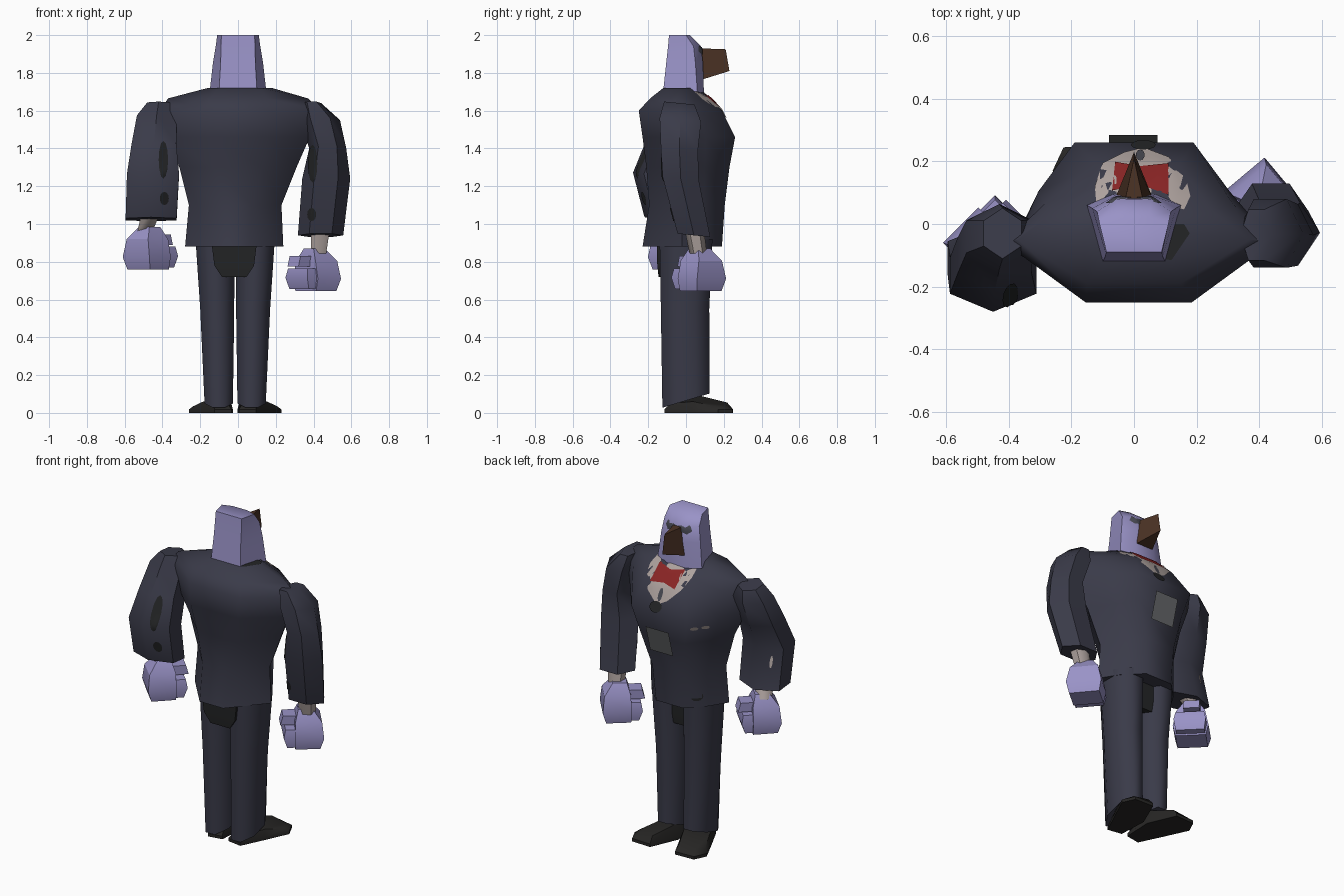
import bpy, bmesh, math
from mathutils import Vector
from mathutils.bvhtree import BVHTree

cube = bpy.data.objects.get("Cube")
if cube:
    bpy.data.objects.remove(cube, do_unlink=True)


def material(name, r, g, b):
    m = bpy.data.materials.new(name)
    m.use_nodes = True
    m.diffuse_color = (r, g, b, 1)
    m.node_tree.nodes["Principled BSDF"].inputs["Base Color"].default_value = (r, g, b, 1)
    return m


suit = material("navy_suit", .042, .043, .066)
skin = material("lavender_skin", .32, .29, .57)
brown = material("brown_beak", .07, .032, .018)
shirt = material("pale_shirt", .42, .36, .34)
red = material("red_tie", .25, .018, .018)
black = material("black_leather", .02, .019, .018)
grey = material("grey_cloth", .13, .135, .14)
slate = material("slate_brow", .065, .066, .085)
dark = material("dark_patch", .017, .018, .019)


def make(name, verts, faces, mat, angle=60):
    bm = bmesh.new()
    vs = [bm.verts.new(v) for v in verts]
    for f in faces:
        bm.faces.new([vs[i] for i in f])
    bmesh.ops.recalc_face_normals(bm, faces=bm.faces)
    mesh = bpy.data.meshes.new(name)
    bm.to_mesh(mesh)
    bm.free()
    mesh.materials.append(mat)
    ob = bpy.data.objects.new(name, mesh)
    bpy.context.scene.collection.objects.link(ob)
    if angle:
        bpy.ops.object.select_all(action='DESELECT')
        ob.select_set(True)
        bpy.context.view_layer.objects.active = ob
        bpy.ops.object.shade_smooth_by_angle(angle=math.radians(angle))
    return ob


def loft(name, rings, mat, angle=60):
    n = len(rings[0])
    verts = [v for r in rings for v in r]
    faces = [list(range(n)), list(range(len(verts) - n, len(verts)))]
    for k in range(len(rings) - 1):
        for i in range(n):
            a, b = k * n + i, k * n + (i + 1) % n
            faces.append([a, b, b + n, a + n])
    return make(name, verts, faces, mat, angle)


def ring(c, rx, ry, n=8, tilt=0, turn=0):
    # Flat-sided ring with half extents rx and ry; turn=.5 puts a corner on x
    k = 1 / math.cos(math.pi / n)
    pts = []
    for i in range(n):
        a = (i + .5 + turn) * 2 * math.pi / n
        dx, dy = rx * k * math.cos(a), ry * k * math.sin(a)
        pts.append(Vector((c[0] + dx, c[1] + dy, c[2] + tilt * dy)))
    return pts


def patch(name, target, outline, mat, side, lift=.005):
    # Thin plate: an x-z outline laid on the target from the +y or -y side
    tree = BVHTree.FromPolygons([v.co for v in target.data.vertices],
                                [p.vertices for p in target.data.polygons])
    n, steps = len(outline), 5
    cx = sum(p[0] for p in outline) / n
    cz = sum(p[1] for p in outline) / n
    verts, last = [], 0
    for s in range(steps + 1):
        for x, z in outline:
            t = max(s / steps, .02)
            px, pz = cx + (x - cx) * t, cz + (z - cz) * t
            hit = tree.ray_cast(Vector((px, side * 2, pz)), Vector((0, -side, 0)))[0]
            last = hit.y if hit else last
            verts.append((px, last + side * lift, pz))
    faces = [list(range(n))]
    for s in range(steps):
        for i in range(n):
            a, b = s * n + i, s * n + (i + 1) % n
            faces.append([a, b, b + n, a + n])
    return make(name, verts, faces, mat)


def oval(x, z, rx, rz, n=12):
    return [(x + rx * math.cos(i * math.tau / n), z + rz * math.sin(i * math.tau / n)) for i in range(n)]


# Jacket: z, centre x, half width, side y, front y, front half width, back y, back half width
jacket_rows = [
    (.88, -.02, .26, -.02, .19, .09, -.23, .08),
    (1.1, -.015, .245, -.02, .205, .1, -.195, .09),
    (1.3, 0, .31, -.03, .23, .15, -.21, .13),
    (1.46, 0, .38, -.05, .26, .19, -.23, .16),
    (1.6, .015, .43, -.06, .19, .13, -.25, .17),
    (1.665, 0, .37, -.05, .13, .09, -.19, .15),
    (1.72, .01, .17, -.03, .06, .07, -.12, .11)]
rows = []
for z, cx, w, sy, yf, fw, yb, bw in jacket_rows:
    m = (fw + w) / 2 + .02
    half = [(fw, yf), (m, (yf + sy) / 2), (w, sy), (bw, yb)]
    pts = half + [(-x, y) for x, y in reversed(half)]
    rows.append([Vector((cx + x, y, z)) for x, y in pts])
jacket = loft("jacket", rows, suit)

# Shirt front, tie and chest details
patch("shirt_front", jacket, [(-.12, 1.7), (.04, 1.705), (.16, 1.7), (.18, 1.66), (.165, 1.62), (.11, 1.56),
                              (.03, 1.5), (-.03, 1.53), (-.1, 1.6), (-.125, 1.66)], shirt, 1)
patch("bow_tie", jacket, [(-.07, 1.69), (.02, 1.675), (.11, 1.69), (.11, 1.605),
                          (.02, 1.615), (-.06, 1.6)], red, 1, .009)
patch("tie_pin", jacket, oval(.02, 1.555, .014, .035), slate, 1, .008)
patch("lapel_notch", jacket, oval(.03, 1.49, .04, .03), dark, 1, .008)
for i, x in enumerate((-.245, -.205)):
    patch(f"pocket_fold_{i}", jacket, oval(x, 1.4, .015, .012), shirt, 1)
patch("jacket_button", jacket, oval(-.17, .945, .025, .028), dark, 1)
make("collar_shadow", [(.07, -.11, 1.724), (.12, -.115, 1.724), (.178, -.03, 1.724), (.16, 0, 1.724),
                       (.1, 0, 1.724)], [range(5)], dark, 0)
make("chest_card", [(-.08, .24, 1.21), (.075, .24, 1.21), (.075, .285, 1.37), (-.08, .285, 1.37)],
     [range(4)], grey, 0)


# Head: tapered prism with a sloping brow
def head_ring(z, w, bw, yf, yb, ymid, zf=0):
    return [Vector(p) for p in ((-bw, yb, z), (bw, yb, z), (w, ymid, z + zf / 2),
                                (w * .45, yf, z + zf), (-w * .45, yf, z + zf), (-w, ymid, z + zf / 2))]


head = loft("head", [head_ring(1.71, .15, .1, .095, -.12, .06, -.02),
                     head_ring(1.85, .133, .092, .09, -.105, .05),
                     head_ring(1.94, .118, .09, .08, -.095, .04),
                     head_ring(2, .11, .088, .02, -.09, 0)], skin, 60)

# Beak: wedge ending in an upright edge
make("beak", [(-.065, .07, 1.76), (.065, .07, 1.76), (.03, .07, 1.93), (-.03, .07, 1.93),
              (0, .23, 1.81), (0, .21, 1.925)],
     [(0, 1, 2, 3), (0, 4, 1), (1, 4, 5, 2), (2, 5, 3), (3, 5, 4, 0)], brown, 0)

for side, label in ((1, "left"), (-1, "right")):
    patch(f"{label}_eye", head, [(side * x, z) for x, z in
          ((.01, 1.935), (.075, 1.945), (.09, 1.915), (.065, 1.895), (.02, 1.905))], slate, 1)

    # Trouser leg
    cx = -.015
    loft(f"{label}_trouser_leg", [
        ring((cx + side * .087, 0, .065), .075, .125, 8, .3),
        ring((cx + side * .095, -.005, .55), .09, .128),
        ring((cx + side * .107, 0, .92), .103, .14)], suit)

    # Splayed shoe: sole, welt and sloping upper
    foot = [(.02, -.1, .05), (.11, -.115, .05), (.18, .03, .06), (.245, .17, .035),
            (.21, .245, .04), (.085, .25, .055), (.012, .08, .09)]
    mid = Vector((.12, .07, 0))
    sole = [Vector((x, y, 0)) for x, y, z in foot]
    tops = [mid + (Vector((x, y, 0)) - mid) * .82 + Vector((0, 0, z)) for x, y, z in foot]
    welt = [p + Vector((0, 0, .018)) for p in sole]
    shoe = [[Vector((cx + side * p.x, p.y, p.z)) for p in r] for r in (sole, welt, tops)]
    loft(f"{label}_shoe", shoe, black, 45)

# Dark seat panel at the back between the legs
loft("trouser_seat", [ring((-.02, -.025, .72), .065, .12, 4), ring((-.02, -.025, .78), .105, .127, 4),
                      ring((-.02, -.025, .9), .12, .13, 4)], dark)

# Arms: centre x, y, z, half width, half depth from shoulder to cuff
arms = {
    "left": [(.39, -.035, 1.64, .05, .07), (.435, -.03, 1.55, .105, .095), (.475, -.035, 1.4, .098, .085),
             (.467, -.028, 1.24, .127, .083), (.437, .042, .94, .12, .075)],
    "right": [(-.42, -.03, 1.64, .06, .07), (-.43, -.04, 1.57, .105, .09), (-.445, -.1, 1.42, .118, .1),
              (-.45, -.165, 1.26, .138, .1), (-.46, -.11, 1.025, .135, .095)]}
hands = {"left": (.397, .065, .755, 40), "right": (-.462, -.053, .87, 45)}

for label, rows in arms.items():
    s, turn, corner = (1, .5, math.cos(math.pi / 6)) if label == "left" else (-1, 0, 1)
    sleeve = loft(f"{label}_sleeve", [ring(r[:3], r[3] * corner, r[4] / corner, 6, -.1, turn)
                                      for r in rows], suit, 50)
    elbow, cuff = rows[-2], rows[-1]
    patch(f"{label}_sleeve_patch", sleeve, oval(s * .395, elbow[2] + .08, .025, .1), dark, -1)
    patch(f"{label}_cuff_patch", sleeve, oval(s * .39, cuff[2] + .11, .024, .035), dark, -1)
    if s < 0:
        patch("right_cuff_mark", sleeve, oval(-.535, 1.18, .008, .035), shirt, 1)

    # Wrist
    c, heading = Vector(hands[label][:3]), math.radians(hands[label][3])
    loft(f"{label}_wrist", [ring(c + Vector((s * .03, 0, .09)), .04, .04, 6),
                            ring(Vector(cuff[:3]) + Vector((0, 0, .04)), .05, .045, 6)], shirt)

    # Fist: palm, curled fingers and thumb, each (offset x, y, z, half x, half y) per level
    fist = {"palm": [(.01, 0, .115, .04, .04), (.025, 0, .05, .075, .08),
                     (.03, 0, -.045, .08, .1), (.02, 0, -.11, .07, .085)],
            "fingers": [(-.06, 0, .01, .045, .08), (-.065, 0, -.04, .05, .09), (-.055, 0, -.1, .04, .08)],
            "thumb": [(-.07, .01, .075, .045, .045), (-.085, .01, .02, .045, .045)]}
    for part, levels in fist.items():
        ob = loft(f"{label}_{part}", [ring((s * x, y, z), hx, hy, 4) for x, y, z, hx, hy in levels], skin, 30)
        ob.location, ob.rotation_euler.z = c, heading
